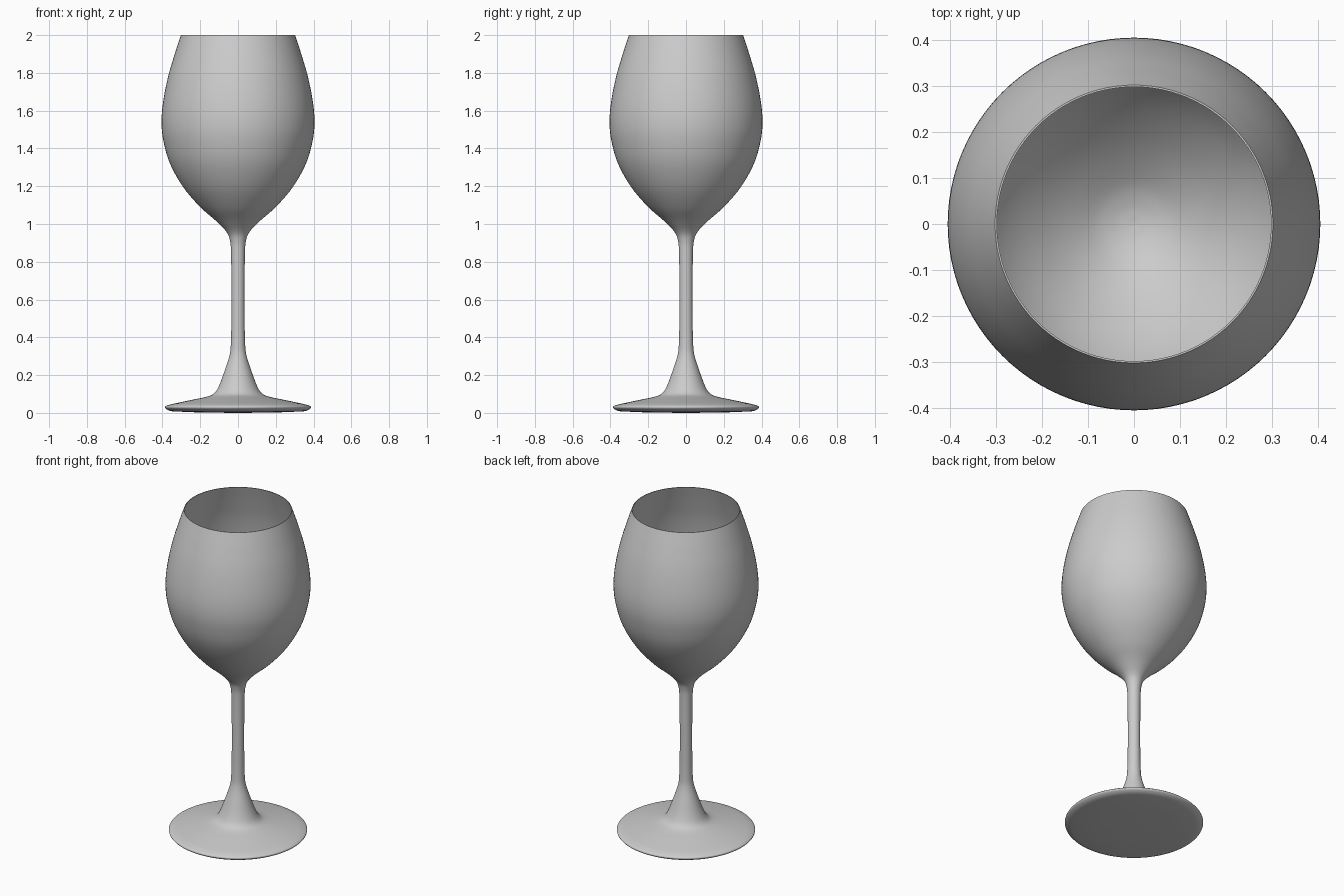
import bpy, bmesh, math
from mathutils import Vector

if "Cube" in bpy.data.objects:
    bpy.data.objects.remove(bpy.data.objects["Cube"])

SIDES = 96


def smooth_curve(points, steps=5):
    """Catmull-Rom curve through (radius, height) points."""
    p = [Vector(q) for q in points]
    p = [2 * p[0] - p[1]] + p + [2 * p[-1] - p[-2]]
    out = []
    for i in range(1, len(p) - 2):
        a, b, c, d = p[i - 1:i + 3]
        for s in range(steps):
            t = s / steps
            out.append(0.5 * (2 * b + (c - a) * t + (2 * a - 5 * b + 4 * c - d) * t ** 2
                              + (3 * b - a - 3 * c + d) * t ** 3))
    return out + [p[-2]]


def lathe(name, profile):
    """Revolve a profile that starts and ends on the z axis."""
    bm = bmesh.new()
    rings = []
    for r, z in profile:
        if r < 1e-5:
            rings.append([bm.verts.new((0, 0, z))] * SIDES)
        else:
            rings.append([bm.verts.new((r * math.cos(2 * math.pi * i / SIDES),
                                        r * math.sin(2 * math.pi * i / SIDES), z))
                          for i in range(SIDES)])
    for lo, hi in zip(rings, rings[1:]):
        for i in range(SIDES):
            j = (i + 1) % SIDES
            quad = list(dict.fromkeys([lo[i], lo[j], hi[j], hi[i]]))
            bm.faces.new(quad)
    bmesh.ops.recalc_face_normals(bm, faces=bm.faces)
    mesh = bpy.data.meshes.new(name)
    bm.to_mesh(mesh)
    bm.free()
    obj = bpy.data.objects.new(name, mesh)
    bpy.context.collection.objects.link(obj)
    bpy.context.view_layer.objects.active = obj
    obj.select_set(True)
    bpy.ops.object.shade_smooth_by_angle(angle=math.radians(50))
    return obj


# Foot: nearly flat underside with a rounded edge
underside = [(0, 0), (0.2, 0.002), (0.345, 0.008)]
edge = smooth_curve([(0.365, 0.012), (0.382, 0.022), (0.386, 0.032), (0.375, 0.04)], 3)

# Foot top, stem and outside of the bowl
outside = smooth_curve([
    (0.34, 0.049), (0.24, 0.07), (0.16, 0.087), (0.125, 0.105), (0.10, 0.145),
    (0.07, 0.225), (0.046, 0.3), (0.038, 0.36), (0.035, 0.5), (0.035, 0.7),
    (0.037, 0.85), (0.042, 0.91), (0.06, 0.957), (0.115, 1.015), (0.20, 1.09),
    (0.29, 1.195), (0.36, 1.32), (0.395, 1.44), (0.405, 1.54), (0.396, 1.65),
    (0.37, 1.78), (0.335, 1.9), (0.302, 2.0)])

# Thin-walled inside of the bowl
inside = smooth_curve([
    (0.298, 2.0), (0.33, 1.9), (0.364, 1.78), (0.389, 1.65), (0.398, 1.54),
    (0.387, 1.44), (0.351, 1.325), (0.281, 1.205), (0.19, 1.105),
    (0.10, 1.035), (0.045, 1.01), (0, 1.003)])

lathe("wine_glass", underside + edge + outside + inside)
